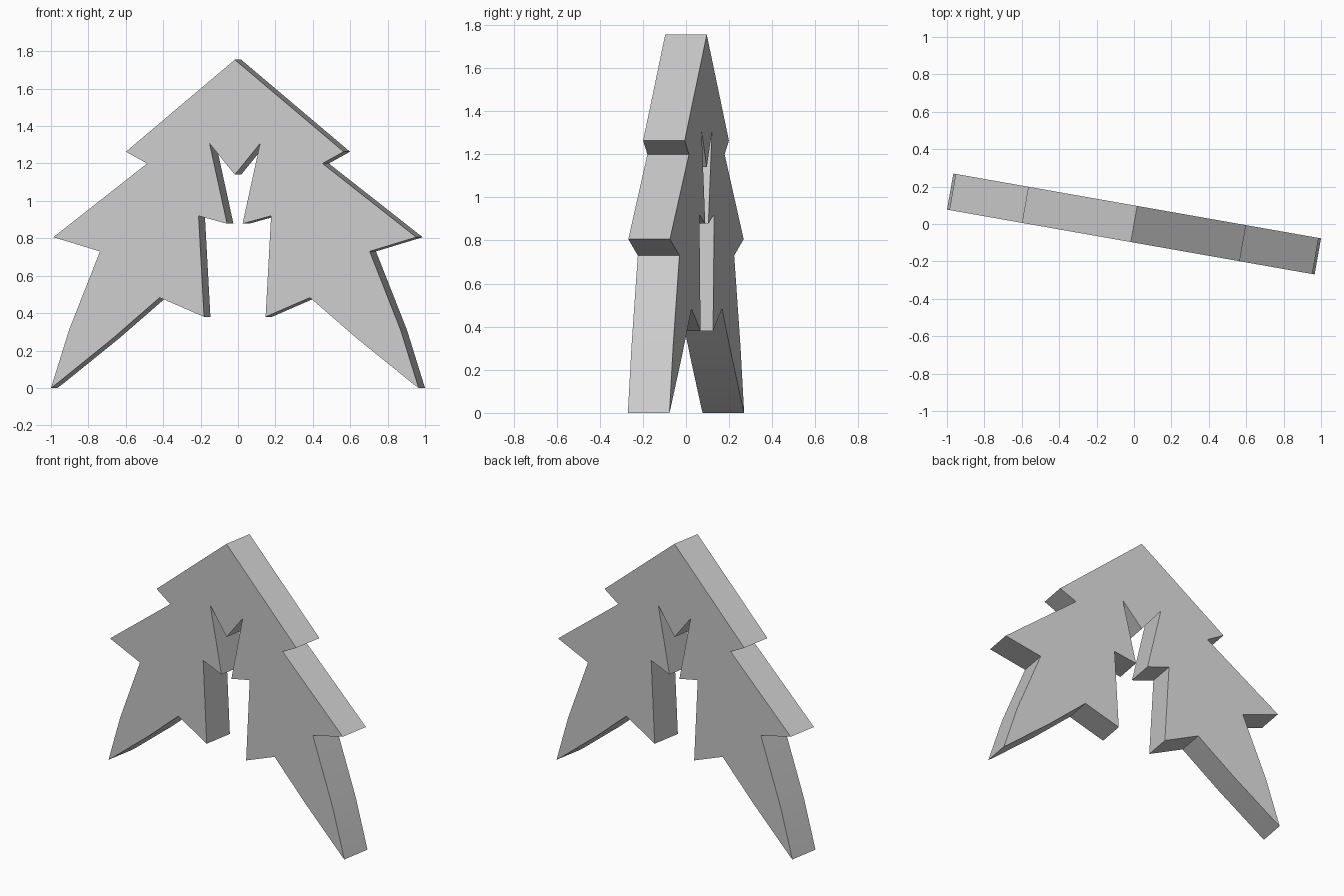
import bpy, bmesh, math
from mathutils import Matrix

if "Cube" in bpy.data.objects:
    bpy.data.objects.remove(bpy.data.objects["Cube"])

THICK = 0.196
TURN = math.radians(-10)

# Right half of the outline, from the apex round the outside to the inner notch (x, z)
half = [(0, 1.755), (0.591, 1.263), (0.476, 1.2), (0.985, 0.806),
        (0.732, 0.73), (0.900, 0.31), (0.998, 0.008), (0.965, 0.024),
        (0.66, 0.267), (0.408, 0.483), (0.167, 0.38), (0.197, 0.92),
        (0.042, 0.878), (0.137, 1.307), (0, 1.14)]
outline = half + [(-x, z) for x, z in reversed(half[1:-1])]
# the left foot touches the ground
outline = [(x, 0.0 if z == 0.008 else z) for x, z in outline]

# Plate: one face pushed through its thickness
bm = bmesh.new()
face = bm.faces.new([bm.verts.new((x, -THICK / 2, z)) for x, z in outline])
ext = bmesh.ops.extrude_face_region(bm, geom=[face])
moved = [g for g in ext["geom"] if isinstance(g, bmesh.types.BMVert)]
bmesh.ops.translate(bm, verts=moved, vec=(0, THICK, 0))
bmesh.ops.recalc_face_normals(bm, faces=bm.faces)

# Whole plate is turned slightly about the vertical axis
bmesh.ops.transform(bm, matrix=Matrix.Rotation(TURN, 4, 'Z'), verts=bm.verts)

mesh = bpy.data.meshes.new("pointed_emblem_plate")
bm.to_mesh(mesh)
bm.free()
plate = bpy.data.objects.new("pointed_emblem_plate", mesh)
bpy.context.collection.objects.link(plate)

# Slight bends shade smooth, corners stay sharp
bpy.context.view_layer.objects.active = plate
plate.select_set(True)
bpy.ops.object.shade_smooth_by_angle(angle=math.radians(20))
